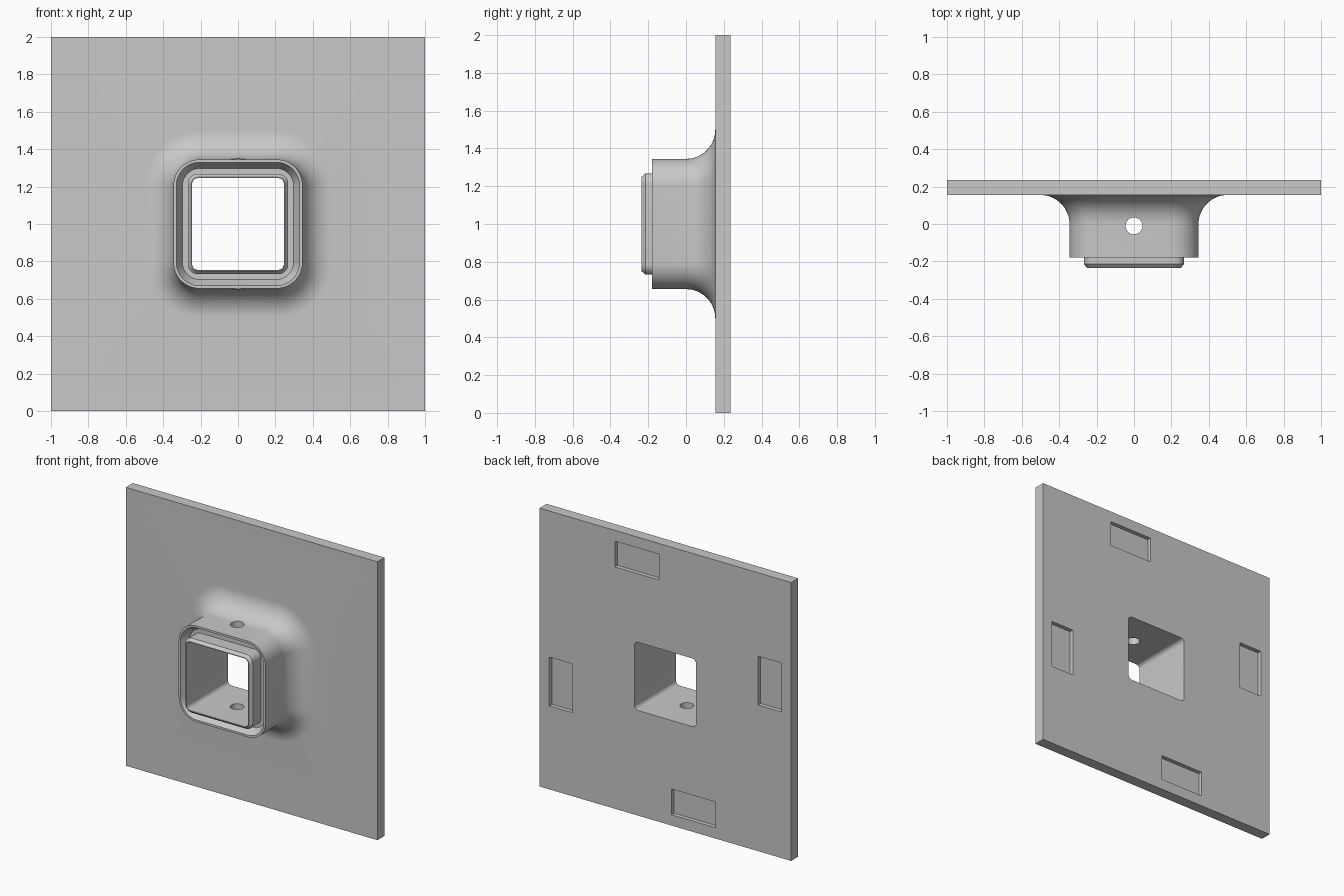
import bpy, bmesh, math
from mathutils import Matrix, Vector

if "Cube" in bpy.data.objects:
    bpy.data.objects.remove(bpy.data.objects["Cube"])

ARC = 12          # segments per rounded corner
CZ = 1.0          # height of the plate centre

grey = bpy.data.materials.new("light grey")
grey.diffuse_color = (0.58, 0.58, 0.58, 1)
grey.use_nodes = True
grey.node_tree.nodes["Principled BSDF"].inputs["Base Color"].default_value = grey.diffuse_color


def rounded_square(bm, half, radius, y):
    """Ring of vertices around a rounded square in the xz plane."""
    ring = []
    for k in range(4):
        for i in range(ARC + 1):
            a = math.pi / 2 * (k + i / ARC)
            mid = math.pi / 4 + k * math.pi / 2
            c = (half - radius) * math.sqrt(2)
            ring.append(bm.verts.new((c * math.cos(mid) + radius * math.cos(a), y,
                                      CZ + c * math.sin(mid) + radius * math.sin(a))))
    return ring


def make_object(name, bm):
    mesh = bpy.data.meshes.new(name)
    bm.to_mesh(mesh)
    bm.free()
    mesh.materials.append(grey)
    obj = bpy.data.objects.new(name, mesh)
    bpy.context.collection.objects.link(obj)
    return obj


# Sections (half size, corner radius, y) of the socket, from opening outward
sections = [
    (0.245, 0.03, 0.235), (0.245, 0.03, -0.235),           # square opening
    (0.25, 0.035, -0.235), (0.268, 0.053, -0.215),         # chamfered spigot
    (0.268, 0.053, -0.12), (0.297, 0.092, -0.12),          # groove floor
    (0.33, 0.125, -0.18), (0.345, 0.14, -0.18),            # outer rim
]
# Flared fillet onto the plate
R = 0.155
for i in range(17):
    t = math.pi / 2 * i / 16
    grow = R * (1 - math.cos(t))
    sections.append((0.345 + grow, 0.14 + grow, R * math.sin(t)))
# Square plate front and back edges
sections += [(1.0, 0.0, 0.155), (1.0, 0.0, 0.235)]

bm = bmesh.new()
rings = [rounded_square(bm, *s) for s in sections]
for a, b in zip(rings, rings[1:] + rings[:1]):
    n = len(a)
    for i in range(n):
        j = (i + 1) % n
        bm.faces.new((a[i], a[j], b[j], b[i]))
bmesh.ops.remove_doubles(bm, verts=bm.verts, dist=1e-5)
bmesh.ops.recalc_face_normals(bm, faces=bm.faces)
plate = make_object("wall_plate_with_socket", bm)

# Cutter for the pin hole through the top and bottom of the socket
bm = bmesh.new()
bmesh.ops.create_cone(bm, cap_ends=True, segments=48, radius1=0.045, radius2=0.045,
                      depth=1.4, matrix=Matrix.Translation((0, -0.01, CZ)))
cutters = [make_object("pin_hole_cutter", bm)]

# Cutters for the four shallow pockets in the back, turned around the centre
bm = bmesh.new()
for k in range(4):
    spin = Matrix.Translation((0, 0, CZ)) @ Matrix.Rotation(k * math.pi / 2, 4, 'Y')
    place = Matrix.Translation((0.225, 0.255, 0.83))
    size = Matrix.Diagonal(Vector((0.35, 0.10, 0.185, 1)))
    bmesh.ops.create_cube(bm, size=1, matrix=spin @ place @ size)
cutters.append(make_object("back_pocket_cutter", bm))

bpy.context.view_layer.objects.active = plate
plate.select_set(True)
for cutter in cutters:
    mod = plate.modifiers.new(cutter.name, 'BOOLEAN')
    mod.operation = 'DIFFERENCE'
    mod.solver = 'EXACT'
    mod.object = cutter
    bpy.ops.object.modifier_apply(modifier=mod.name)
    bpy.data.objects.remove(cutter)

bpy.ops.object.shade_smooth_by_angle(angle=math.radians(20))
